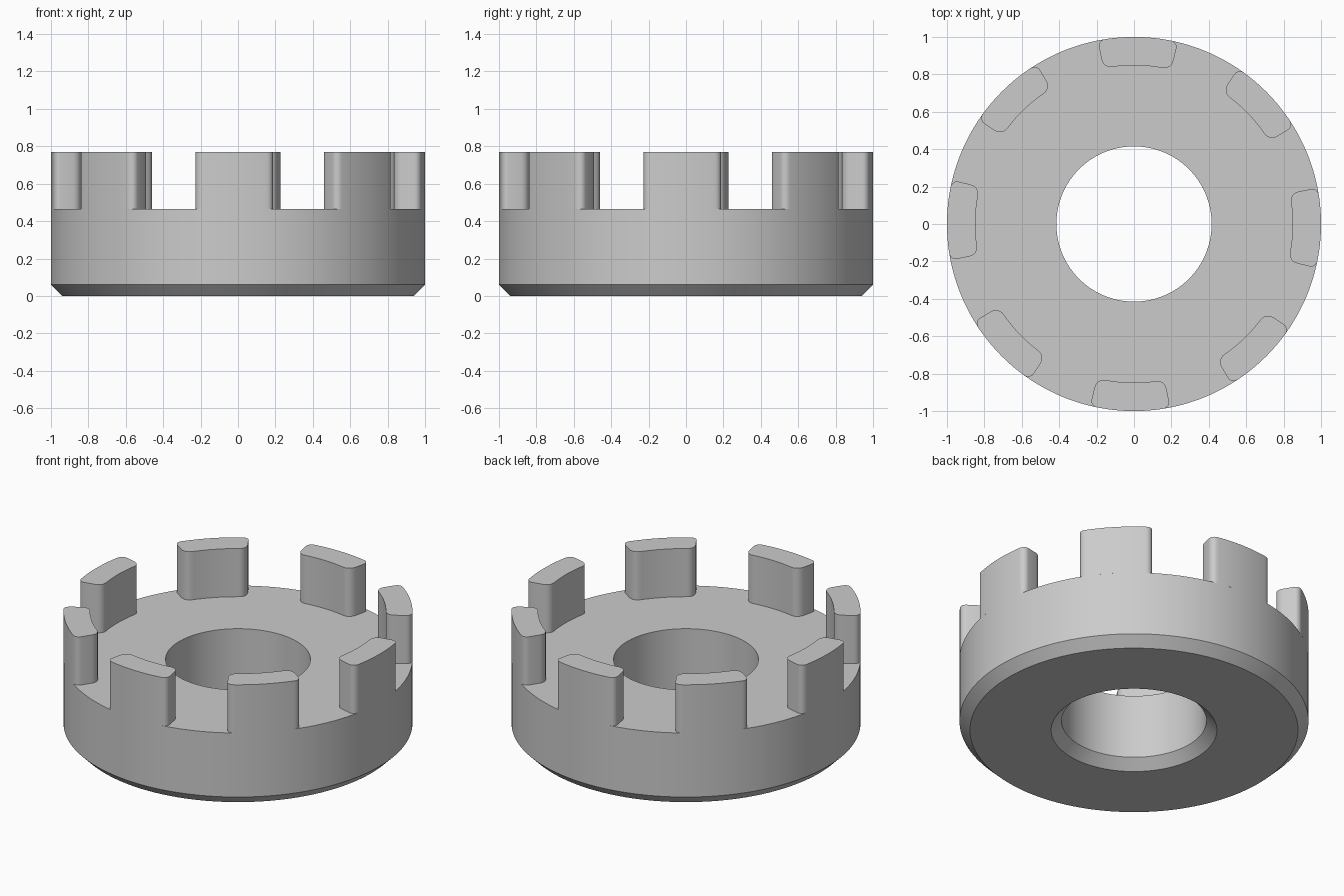
import bpy, bmesh
from math import cos, sin, pi, radians

cube = bpy.data.objects.get("Cube")
if cube:
    bpy.data.objects.remove(cube)

grey = bpy.data.materials.new("plain grey")
grey.use_nodes = True
COLOUR = (0.6, 0.6, 0.6, 1)
grey.diffuse_color = COLOUR
grey.node_tree.nodes["Principled BSDF"].inputs["Base Color"].default_value = COLOUR

RING_TOP, TOOTH_TOP = 0.465, 0.77
TEETH, SEGMENTS = 8, 192
TWIST = radians(-1.2)


def finish(bm, name):
    bmesh.ops.recalc_face_normals(bm, faces=bm.faces)
    mesh = bpy.data.meshes.new(name)
    bm.to_mesh(mesh)
    bm.free()
    obj = bpy.data.objects.new(name, mesh)
    bpy.context.collection.objects.link(obj)
    mesh.materials.append(grey)
    bpy.ops.object.select_all(action='DESELECT')
    obj.select_set(True)
    bpy.context.view_layer.objects.active = obj
    bpy.ops.object.shade_smooth_by_angle(angle=radians(30))
    return obj


# Ring body: closed profile spun round the z axis, chamfered at the bottom
profile = [(0.475, 0), (0.94, 0), (1, 0.06), (1, RING_TOP), (0.415, RING_TOP), (0.415, 0.06)]
bm = bmesh.new()
loops = [[bm.verts.new((r * cos(a), r * sin(a), z)) for r, z in profile]
         for a in (2 * pi * i / SEGMENTS for i in range(SEGMENTS))]
for i, loop in enumerate(loops):
    after = loops[(i + 1) % SEGMENTS]
    for j in range(len(profile)):
        k = (j + 1) % len(profile)
        bm.faces.new((loop[j], loop[k], after[k], after[j]))
finish(bm, "ring_body")


def tooth_outline(half=0.203, inner=0.848, outer=1.0, steps=6, arc_steps=12):
    """Half the outline as (arc offset, radius), mirrored to a full rounded arc block."""
    def fillet(cx, cr, size, start):
        return [(cx + size * cos(start + pi / 2 * i / steps),
                 cr + size * sin(start + pi / 2 * i / steps)) for i in range(steps + 1)]

    small, big = 0.035, 0.05
    edge = [((half - big) * i / arc_steps, inner) for i in range(arc_steps)]
    edge += fillet(half - big, inner + big, big, -pi / 2)
    edge += fillet(half - small, outer - small, small, 0)
    edge += [((half - small) * (1 - i / arc_steps), outer) for i in range(1, arc_steps + 1)]
    return edge + [(-u, r) for u, r in reversed(edge[1:-1])]


# Teeth: one rounded arc block repeated round the rim
outline = tooth_outline()
for n in range(TEETH):
    middle = 2 * pi * n / TEETH + TWIST
    bm = bmesh.new()
    base = []
    for u, r in outline:
        a = middle + u / 0.94
        base.append(bm.verts.new((r * cos(a), r * sin(a), RING_TOP)))
    bottom = bm.faces.new(base)
    raised = bmesh.ops.extrude_face_region(bm, geom=[bottom], use_keep_orig=True)
    verts = [v for v in raised["geom"] if isinstance(v, bmesh.types.BMVert)]
    bmesh.ops.translate(bm, verts=verts, vec=(0, 0, TOOTH_TOP - RING_TOP))
    finish(bm, f"rim_tooth_{n + 1}")
